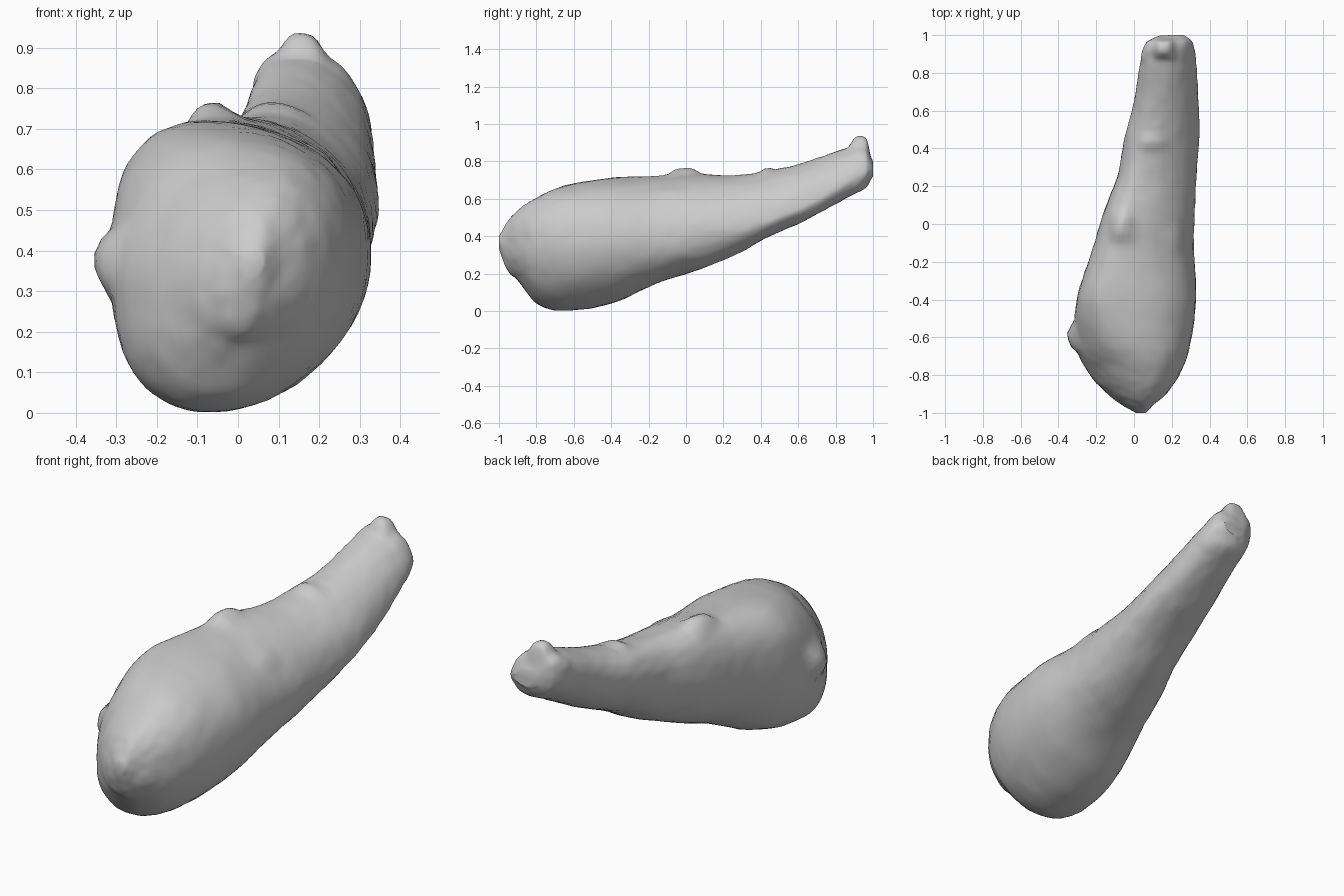
import bpy, bmesh, math
from mathutils import Vector, noise

if "Cube" in bpy.data.objects:
    bpy.data.objects.remove(bpy.data.objects["Cube"])

# Cross-sections along y: left x, right x, bottom z, top z, x of top, x of bottom, z of left, z of right
SECTIONS = [
    (-1.00, 0.01, 0.06, 0.34, 0.40, 0.04, 0.03, 0.37, 0.37),
    (-0.96, -0.06, 0.10, 0.23, 0.47, 0.05, 0.01, 0.33, 0.37),
    (-0.90, -0.14, 0.17, 0.165, 0.54, 0.06, -0.01, 0.30, 0.37),
    (-0.80, -0.235, 0.24, 0.04, 0.605, 0.05, -0.05, 0.28, 0.37),
    (-0.65, -0.305, 0.295, 0.002, 0.67, -0.01, -0.06, 0.32, 0.37),
    (-0.40, -0.303, 0.328, 0.04, 0.712, -0.08, -0.05, 0.46, 0.38),
    (-0.15, -0.225, 0.318, 0.15, 0.722, -0.07, 0.01, 0.51, 0.39),
    (0.05, -0.165, 0.322, 0.215, 0.733, -0.04, 0.07, 0.53, 0.42),
    (0.25, -0.09, 0.33, 0.295, 0.725, 0.03, 0.14, 0.56, 0.45),
    (0.45, -0.05, 0.346, 0.40, 0.75, 0.09, 0.18, 0.61, 0.49),
    (0.65, 0.00, 0.343, 0.49, 0.80, 0.13, 0.20, 0.67, 0.57),
    (0.85, 0.033, 0.328, 0.60, 0.87, 0.15, 0.21, 0.77, 0.68),
    (0.96, 0.065, 0.31, 0.66, 0.89, 0.16, 0.21, 0.81, 0.74),
    (1.00, 0.14, 0.265, 0.72, 0.80, 0.19, 0.20, 0.77, 0.76),
]
# Roundness of each quarter along y: right top, left top, left bottom, right bottom
ROUND = [
    (-1.0, 0.95, 1.0, 0.95, 1.0),
    (-0.75, 0.86, 1.08, 0.80, 1.07),
    (-0.40, 0.90, 0.82, 0.90, 1.0),
    (-0.10, 1.0, 0.90, 0.95, 0.90),
    (0.50, 1.08, 0.90, 0.95, 1.0),
    (1.0, 1.12, 0.82, 0.90, 1.0),
]
SIDES, STEPS = 64, 7


def spline(a, b, c, d, t):
    """Non-uniform cubic through b and c, by their y spacing."""
    h = c[0] - b[0]
    out = [b[0] + h * t]
    for k in range(1, 9):
        m0 = (c[k] - a[k]) / (c[0] - a[0]) * h
        m1 = (d[k] - b[k]) / (d[0] - b[0]) * h
        t2, t3 = t * t, t ** 3
        out.append((2*t3 - 3*t2 + 1) * b[k] + (t3 - 2*t2 + t) * m0
                   + (3*t2 - 2*t3) * c[k] + (t3 - t2) * m1)
    return out


def roundness(y, k):
    for a, b in zip(ROUND, ROUND[1:]):
        if y <= b[0]:
            return a[k] + (b[k] - a[k]) * (y - a[0]) / (b[0] - a[0])
    return ROUND[-1][k]


def ring(s):
    """Four quarter arcs joining right, top, left and bottom."""
    y, x0, x1, z0, z1, xt, xb, zl, zr = s
    pts = []
    for i in range(SIDES):
        a = 2 * math.pi * i / SIDES
        e = roundness(y, 1 + i * 4 // SIDES)
        c, n = math.cos(a), math.sin(a)
        c = math.copysign(abs(c) ** e, c)
        n = math.copysign(abs(n) ** e, n)
        cx = xt if n >= 0 else xb
        cz = zr if c >= 0 else zl
        pts.append(Vector((cx + c * (x1 - cx if c >= 0 else cx - x0), y,
                           cz + n * (z1 - cz if n >= 0 else cz - z0))))
    return pts


# Tapered body, lofted through the sections
rows = []
last = len(SECTIONS) - 1
for i in range(last):
    nb = [SECTIONS[max(0, min(last, i + k))] for k in (-1, 0, 1, 2)]
    rows += [spline(*nb, j / STEPS) for j in range(STEPS)]
rows.append(SECTIONS[-1])
bm = bmesh.new()
loops = [[bm.verts.new(p) for p in ring(s)] for s in rows]
for r0, r1 in zip(loops, loops[1:]):
    for i in range(SIDES):
        j = (i + 1) % SIDES
        bm.faces.new((r0[i], r0[j], r1[j], r1[i]))
bm.faces.new(loops[0])
bm.faces.new(loops[-1])
bmesh.ops.recalc_face_normals(bm, faces=bm.faces)
bm.normal_update()

# Raised chips: centre, half size, offset
CHIPS = [
    ((-0.07, -0.01, 0.73), (0.055, 0.075, 0.08), (0, 0, 0.034)),
    ((-0.31, -0.60, 0.375), (0.08, 0.065, 0.07), (-0.04, 0, 0)),
    ((0.16, 0.93, 0.885), (0.05, 0.05, 0.06), (0, 0, 0.04)),
    ((0.09, 0.43, 0.745), (0.07, 0.035, 0.06), (0, 0, 0.015)),
    ((0.21, -0.09, 0.615), (0.04, 0.07, 0.05), (0.006, 0, 0.008)),
]

# Gentle uneven surface, then the chips pulled out of it
for v in bm.verts:
    p = v.co.copy()
    v.co += v.normal * (0.003 * noise.noise(p * 9) + 0.003 * noise.noise(p * 22))
    for centre, size, push in CHIPS:
        d = sum(((p[k] - centre[k]) / size[k]) ** 4 for k in range(3))
        v.co += Vector(push) * math.exp(-d)
    v.co.y = max(-1, min(1, v.co.y))
    v.co.z = max(0, v.co.z)
me = bpy.data.meshes.new("tapered_body")
bm.to_mesh(me)
bm.free()
body = bpy.data.objects.new("tapered_body", me)
bpy.context.collection.objects.link(body)
bpy.context.view_layer.objects.active = body
body.select_set(True)
bpy.ops.object.shade_smooth_by_angle(angle=math.radians(35))
